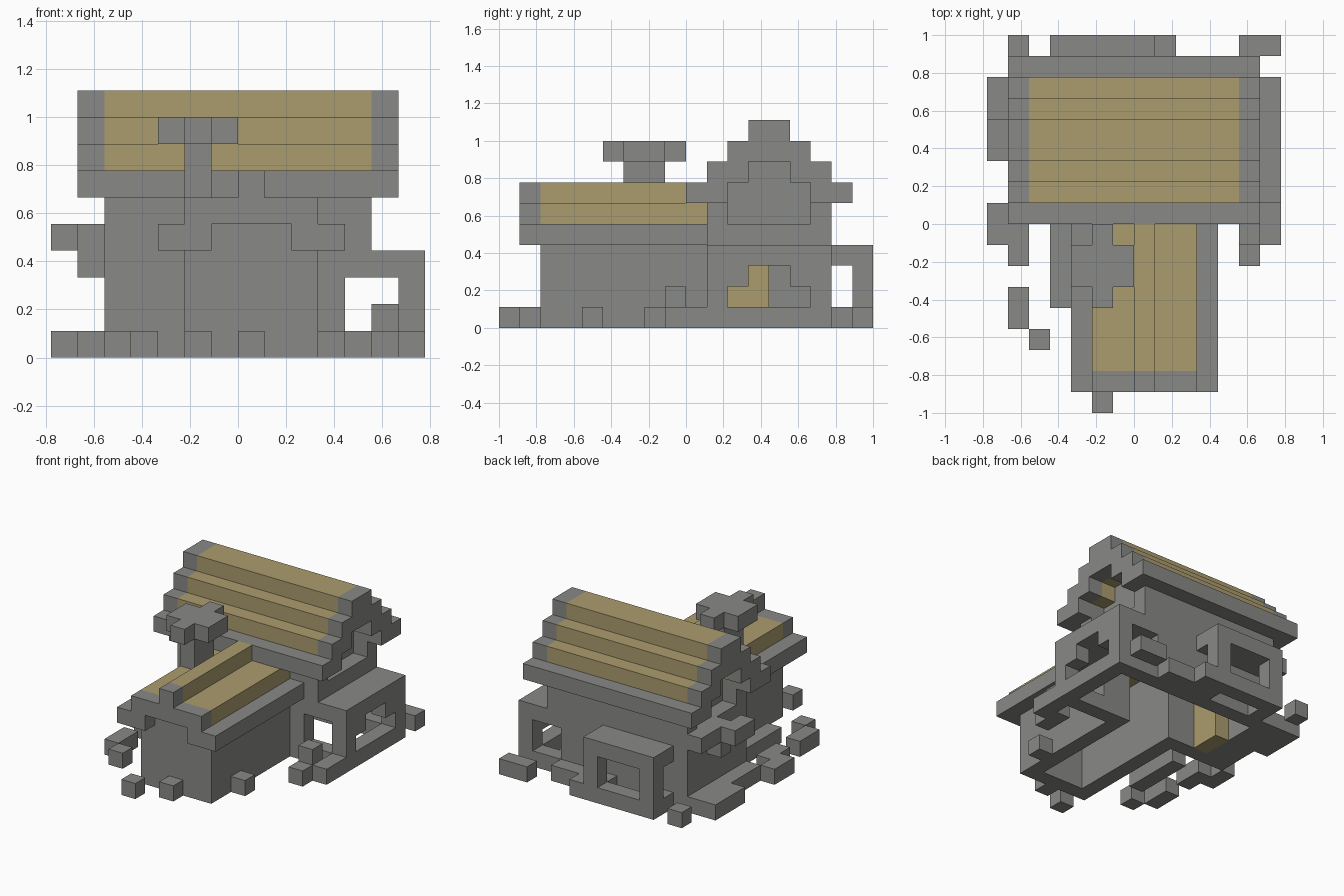
import bpy, bmesh
from mathutils import Vector

U = 1 / 9  # one block

if "Cube" in bpy.data.objects:
    bpy.data.objects.remove(bpy.data.objects["Cube"], do_unlink=True)


def material(name, rgb):
    m = bpy.data.materials.new(name)
    m.use_nodes = True
    m.diffuse_color = (*rgb, 1)
    m.node_tree.nodes["Principled BSDF"].inputs["Base Color"].default_value = (*rgb, 1)
    return m


stone = material("stone grey", (0.25, 0.25, 0.24))
thatch = material("thatch tan", (0.41, 0.335, 0.155))


def block(x0, x1, y0, y1, z0, z1):
    """Set of unit cells filling a box."""
    return {(x, y, z) for x in range(x0, x1) for y in range(y0, y1) for z in range(z0, z1)}


def mirror_x(cells):
    return cells | {(-x - 1, y, z) for x, y, z in cells}


def mirror_y(cells, total):
    return cells | {(x, total - 1 - y, z) for x, y, z in cells}


def build(name, cells, mat):
    """Mesh the outer faces of the cells and merge the flat areas."""
    bm = bmesh.new()
    for c in cells:
        for axis in range(3):
            for side in (0, 1):
                near = list(c)
                near[axis] += 2 * side - 1
                if tuple(near) in cells:
                    continue
                u, v = (axis + 1) % 3, (axis + 2) % 3
                ring = []
                for du, dv in ((0, 0), (1, 0), (1, 1), (0, 1)):
                    p = Vector(c)
                    p[axis] += side
                    p[u] += du
                    p[v] += dv
                    ring.append(bm.verts.new(p * U))
                bm.faces.new(ring if side else ring[::-1])
    bmesh.ops.remove_doubles(bm, verts=bm.verts, dist=U / 100)
    bmesh.ops.dissolve_limit(bm, angle_limit=0.01, verts=bm.verts, edges=bm.edges)
    me = bpy.data.meshes.new(name)
    bm.to_mesh(me)
    bm.free()
    me.materials.append(mat)
    bpy.context.collection.objects.link(bpy.data.objects.new(name, me))


# Hollow stone walls: main house, front wing, side porch and back porch
walls = block(-5, 5, 1, 7, 0, 7) | block(-2, 3, -7, 2, 0, 5)
walls |= block(4, 7, 1, 7, 0, 4) | block(-4, 1, 7, 9, 0, 4)
walls -= block(-4, 4, 2, 6, 0, 7)      # house room
walls -= block(-1, 2, -6, 2, 0, 5)     # wing room
walls -= block(4, 6, 2, 6, 0, 3)       # side porch room
walls -= block(-3, 0, 7, 8, 0, 3)      # back porch room
walls -= block(4, 6, 1, 7, 1, 3)       # side porch passage
walls -= block(6, 7, 2, 6, 1, 2) | block(6, 7, 3, 5, 2, 3)  # stepped arch
walls -= block(-4, 1, 7, 8, 1, 3)      # back porch passage
walls -= block(-3, 0, 8, 9, 1, 3)      # back porch window
walls -= mirror_x(block(4, 5, 2, 6, 5, 7))  # gable recesses
build("walls", walls, stone)
build("gable_panels", mirror_x(block(3, 4, 2, 6, 5, 7) | block(3, 4, 3, 5, 7, 8)), stone)

# Main roof: stepped shell, thatch between stone gable bands
steps = set()
for k in range(4):
    steps |= mirror_y(block(-6, 6, k, k + 2, 6 + k, 7 + k), 8)
steps |= block(-6, 6, 2, 6, 8, 9)
main_thatch = {c for c in steps if c[2] > 6 and -5 <= c[0] < 5}
build("main_roof_thatch", main_thatch, thatch)
build("main_roof_trim", steps - main_thatch, stone)

# Wing roof
build("wing_eaves", block(-3, -1, -8, 1, 4, 5) | block(2, 4, -8, 1, 4, 5), stone)
wing = block(-2, 3, -8, 1, 5, 6) | block(0, 1, -8, 0, 6, 7)
wing_thatch = {c for c in wing if c[1] >= -7}
build("wing_roof_thatch", wing_thatch, thatch)
build("wing_roof_front_trim", wing - wing_thatch, stone)

# Chimney with cross shaped top
chimney = block(-2, -1, -3, -1, 6, 8)
chimney |= block(-3, 0, -3, -1, 8, 9) | block(-2, -1, -4, 0, 8, 9)
build("chimney", chimney, stone)

# Climbing growth on the plain gable wall
growth = block(-6, -5, 4, 7, 4, 5) | block(-6, -5, 4, 5, 3, 4) | block(-7, -6, 3, 5, 4, 5)
build("wall_growth", growth, stone)

# Loose ground stones: (x0, x1, y0, y1)
spots = {
    "front": [(-2, -1, -9, -8), (0, 1, -8, -7), (3, 4, -5, -4)],
    "left": [(5, 6, -2, 0), (6, 7, -1, 1), (5, 7, 8, 9)],
    "right": [(-6, -5, -2, 0), (-7, -6, -1, 1), (-6, -5, -5, -3), (-5, -4, -6, -5),
              (-4, -3, -4, 0), (-6, -5, 1, 7), (-7, -6, 4, 7), (-6, -5, 8, 9)],
    "back": [(1, 2, 8, 9), (1, 4, 7, 8)],
}
for side, boxes in spots.items():
    cells = set()
    for b in boxes:
        cells |= block(*b, 0, 1)
    if side == "left":
        cells |= block(5, 6, -1, 0, 1, 2)
    build(side + "_ground_stones", cells, stone)

# Stack inside the room corner
build("indoor_stack", block(-4, -3, 2, 4, 0, 3), thatch)
